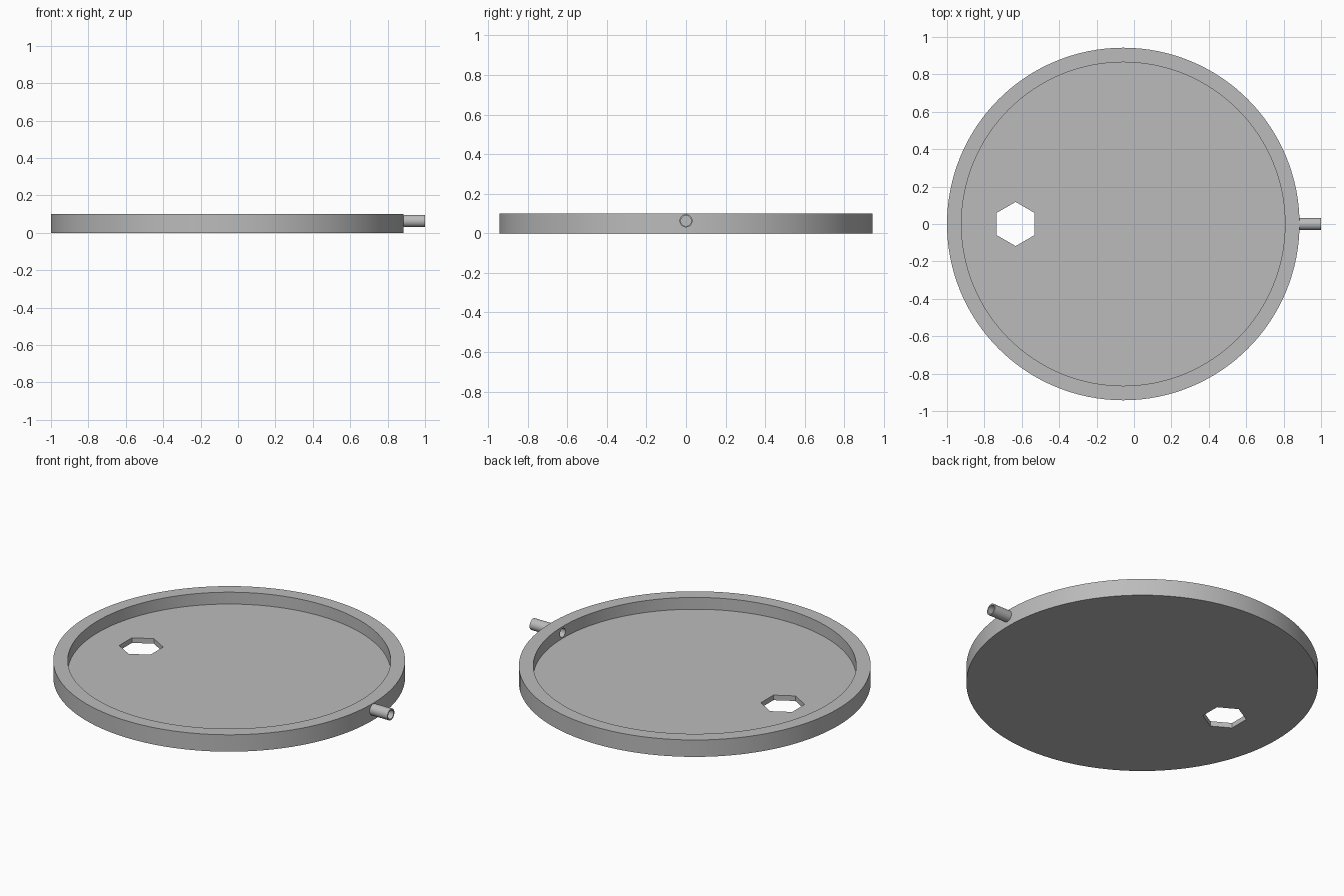
import bpy, bmesh, math
from mathutils import Matrix

if "Cube" in bpy.data.objects:
    bpy.data.objects.remove(bpy.data.objects["Cube"])

grey = bpy.data.materials.new("plain grey")
grey.use_nodes = True
grey.diffuse_color = (0.5, 0.5, 0.5, 1)
grey.node_tree.nodes["Principled BSDF"].inputs["Base Color"].default_value = (0.5, 0.5, 0.5, 1)

CX = -0.0575      # tray centre
PIPE_Z = 0.063    # spout height


def cylinder(name, radius, start, end, x=0, z=0, segments=128, along_x=False):
    """Capped cylinder spanning start..end along z, or along x."""
    bm = bmesh.new()
    bmesh.ops.create_cone(bm, cap_ends=True, segments=segments, radius1=radius,
                          radius2=radius, depth=end - start)
    middle = (start + end) / 2
    if along_x:
        m = Matrix.Translation((middle, 0, z)) @ Matrix.Rotation(math.pi / 2, 4, "Y")
    else:
        m = Matrix.Translation((x, 0, middle))
    bm.transform(m)
    mesh = bpy.data.meshes.new(name)
    bm.to_mesh(mesh)
    bm.free()
    mesh.materials.append(grey)
    obj = bpy.data.objects.new(name, mesh)
    bpy.context.collection.objects.link(obj)
    return obj


def combine(target, other, operation):
    """Apply a boolean and remove the helper."""
    mod = target.modifiers.new(operation, "BOOLEAN")
    mod.operation, mod.object, mod.solver = operation, other, "EXACT"
    bpy.ops.object.select_all(action="DESELECT")
    target.select_set(True)
    bpy.context.view_layer.objects.active = target
    bpy.ops.object.modifier_apply(modifier=mod.name)
    bpy.data.objects.remove(other)


# Round tray with the spout joined to its wall
tray = cylinder("tray_with_spout", 0.9425, 0, 0.1, x=CX)
combine(tray, cylinder("spout", 0.033, 0.84, 1.0, z=PIPE_Z, segments=32, along_x=True), "UNION")

# Shallow pocket, hexagonal drain hole and spout bore
combine(tray, cylinder("pocket", 0.865, 0.03, 0.2, x=CX), "DIFFERENCE")
combine(tray, cylinder("drain_hole", 0.118, -0.1, 0.2, x=-0.633, segments=6), "DIFFERENCE")
combine(tray, cylinder("bore", 0.026, 0.7, 1.1, z=PIPE_Z, segments=32, along_x=True), "DIFFERENCE")

bpy.ops.object.shade_smooth_by_angle(angle=math.radians(30))
